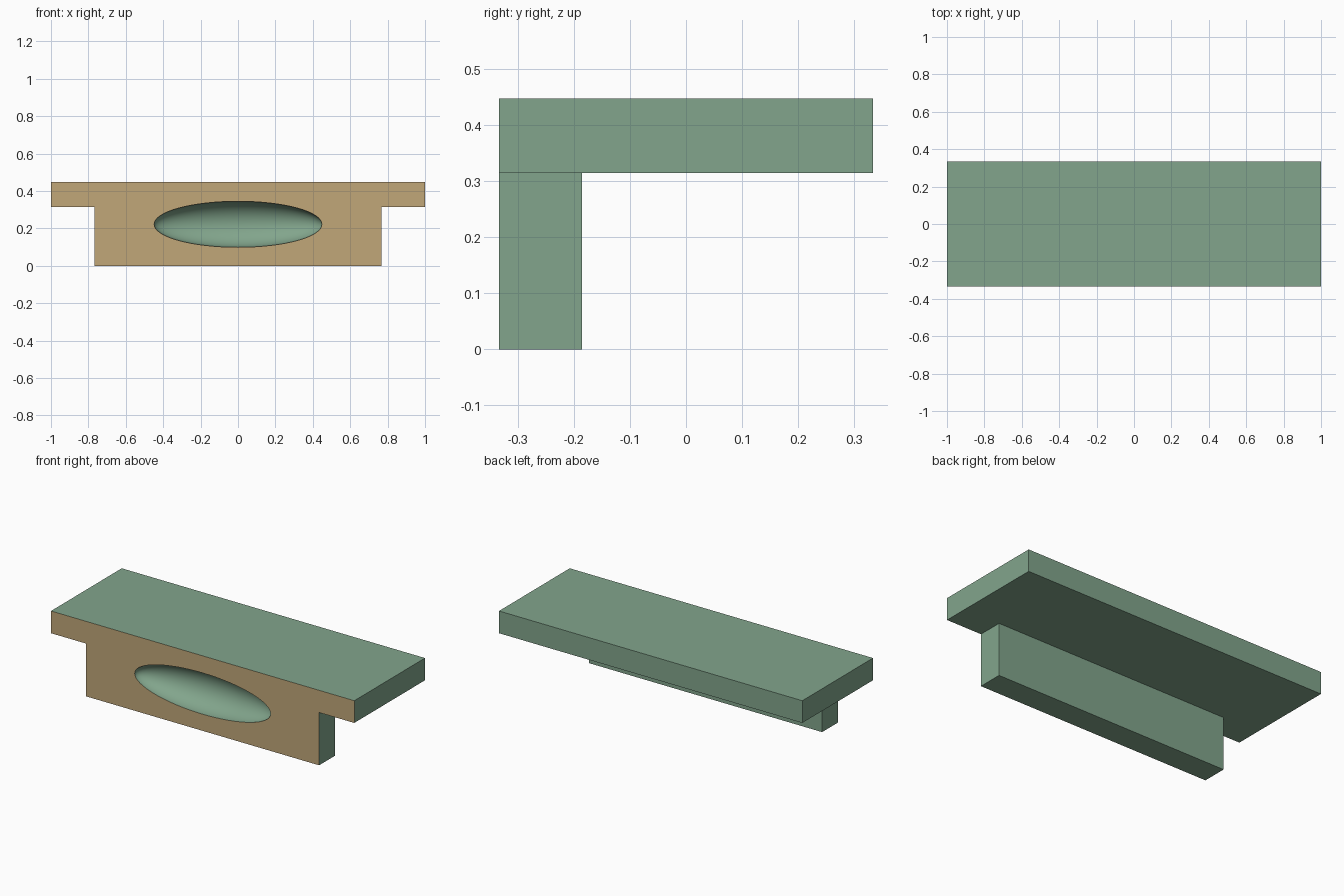
import bpy
import math

if "Cube" in bpy.data.objects:
    bpy.data.objects.remove(bpy.data.objects["Cube"])


def material(name, rgb):
    m = bpy.data.materials.new(name)
    m.diffuse_color = (*rgb, 1.0)
    m.use_nodes = True
    m.node_tree.nodes["Principled BSDF"].inputs["Base Color"].default_value = m.diffuse_color
    return m


green = material("sage_green", (0.223, 0.376, 0.262))
tan = material("tan_face", (0.533, 0.386, 0.191))
FRONT = -0.333


def block(name, half_x, y1, z0, z1):
    """Box starting at the front plane, with a tan front face."""
    bpy.ops.mesh.primitive_cube_add(size=1)
    ob = bpy.context.object
    ob.name = name
    for v in ob.data.vertices:
        v.co = (math.copysign(half_x, v.co.x),
                y1 if v.co.y > 0 else FRONT,
                z1 if v.co.z > 0 else z0)
    ob.data.materials.append(green)
    ob.data.materials.append(tan)
    ob.data.update()
    for p in ob.data.polygons:
        p.material_index = 1 if p.normal.y < -0.5 else 0
    return ob


def combine(target, other, operation):
    mod = target.modifiers.new(operation.lower(), 'BOOLEAN')
    mod.operation = operation
    mod.solver = 'EXACT'
    mod.object = other
    bpy.context.view_layer.objects.active = target
    bpy.ops.object.modifier_apply(modifier=mod.name)
    bpy.data.objects.remove(other, do_unlink=True)


# Wide top slab joined to the narrower front panel
body = block("shelf_body", 1.0, 0.333, 0.3145, 0.447)
panel = block("front_panel", 0.768, -0.185, 0.0, 0.3145)
combine(body, panel, 'UNION')

# Smooth oval hollow in the front, poles along y
bpy.ops.mesh.primitive_uv_sphere_add(segments=64, ring_count=33, radius=1)
hollow = bpy.context.object
hollow.name = "oval_hollow"
for v in hollow.data.vertices:
    x, y, z = v.co
    v.co = (0.449 * x, FRONT + 0.122 * z, 0.222 - 0.123 * y)
hollow.data.materials.append(green)
hollow.data.materials.append(tan)
for p in hollow.data.polygons:
    p.use_smooth = True
combine(body, hollow, 'DIFFERENCE')

# Keep block edges crisp and the hollow smooth
bpy.ops.object.select_all(action='DESELECT')
body.select_set(True)
bpy.context.view_layer.objects.active = body
bpy.ops.object.shade_smooth_by_angle(angle=math.radians(30))
